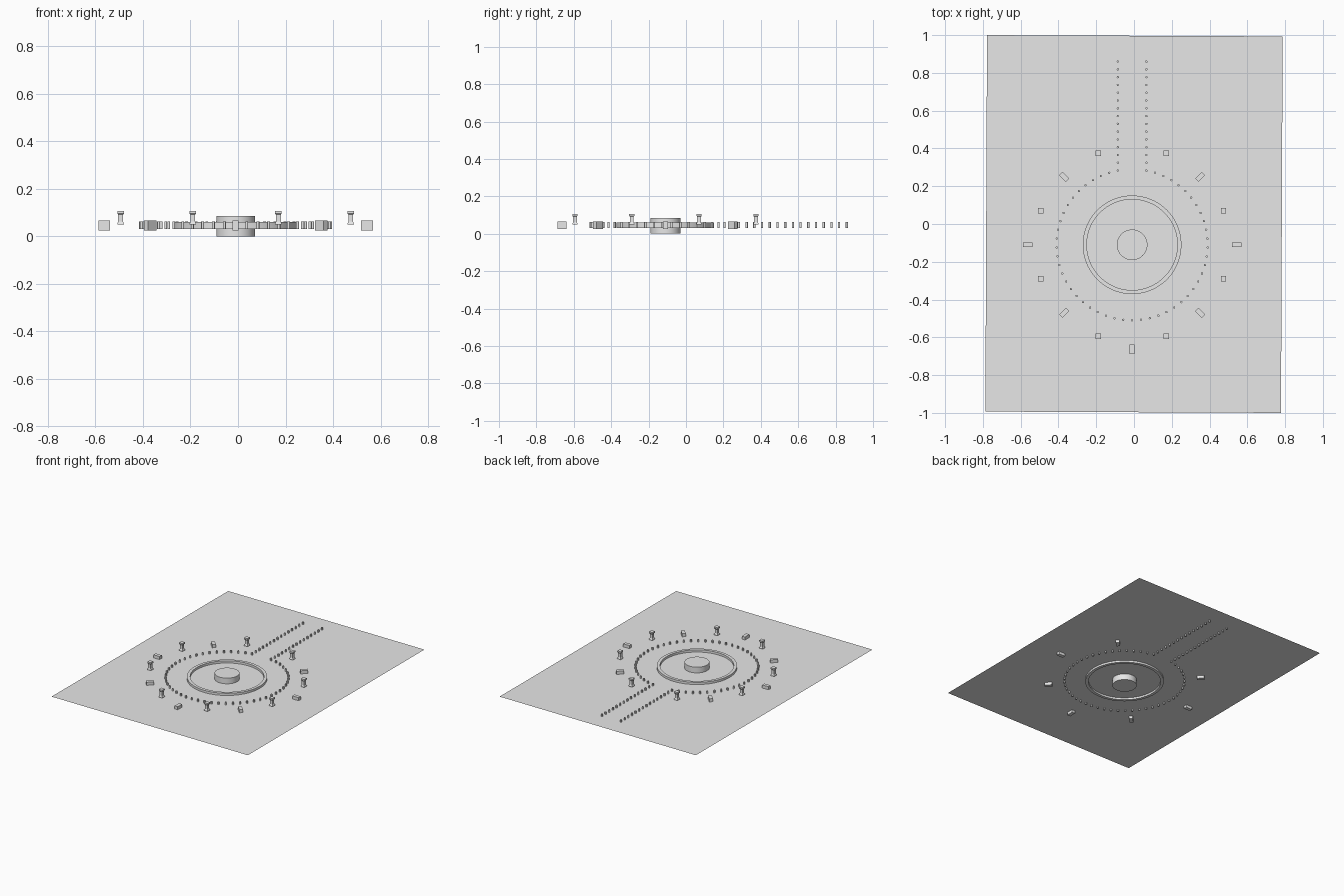
import bpy, math

cube = bpy.data.objects.get("Cube")
if cube:
    bpy.data.objects.remove(cube, do_unlink=True)

CX, CY = -0.01, -0.11      # centre of the circular layout
GROUND = 0.044             # height of the ground sheet

stone = bpy.data.materials.new("light_grey_stone")
stone.use_nodes = True
stone.diffuse_color = (0.8, 0.8, 0.8, 1)
stone.node_tree.nodes["Principled BSDF"].inputs["Base Color"].default_value = (0.8, 0.8, 0.8, 1)


def finish(name, smooth=False):
    ob = bpy.context.object
    ob.name = name
    ob.data.materials.clear()
    ob.data.materials.append(stone)
    if smooth:
        bpy.ops.object.shade_smooth_by_angle(angle=math.radians(35))
    return ob


def cylinder(name, x, y, z, r, h, sides):
    bpy.ops.mesh.primitive_cylinder_add(vertices=sides, radius=r, depth=h, location=(x, y, z))
    return finish(name, True)


def mesh_object(name, verts, faces, location, smooth=False):
    mesh = bpy.data.meshes.new(name)
    mesh.from_pydata(verts, [], faces)
    ob = bpy.data.objects.new(name, mesh)
    bpy.context.collection.objects.link(ob)
    ob.location = location
    bpy.ops.object.select_all(action="DESELECT")
    bpy.context.view_layer.objects.active = ob
    ob.select_set(True)
    return finish(name, smooth)


def lathe(name, profile, sides, location, closed=False, turn=0.0, smooth=False):
    """Spin a (radius, height) profile; closed loops the profile, otherwise cap both ends."""
    n = len(profile)
    verts = [(r * math.cos(turn + math.tau * s / sides), r * math.sin(turn + math.tau * s / sides), z)
             for s in range(sides) for r, z in profile]
    faces = []
    for s in range(sides):
        t = (s + 1) % sides
        for i in range(n if closed else n - 1):
            j = (i + 1) % n
            faces.append((s * n + i, t * n + i, t * n + j, s * n + j))
    if not closed:
        faces.append([s * n for s in reversed(range(sides))])
        faces.append([s * n + n - 1 for s in range(sides)])
    return mesh_object(name, verts, faces, location, smooth)


# Ground sheet, turned very slightly
bpy.ops.mesh.primitive_plane_add(size=1, location=(0, 0, GROUND), rotation=(0, 0, math.radians(-0.25)))
bpy.context.object.scale = (1.565, 1.993, 1)
finish("ground")

# Central plinth and the raised kerb around it
cylinder("central_plinth", CX, CY, 0.0425, 0.081, 0.085, 64)
lathe("kerb_ring", [(0.24, -0.015), (0.261, -0.015), (0.261, 0.015), (0.24, 0.015)],
      96, (CX, CY, 0.045), closed=True, smooth=True)

# Short posts: an open circle, then two rows leading to the back
GAP = math.radians(10.9)
STEPS = 50
for i in range(STEPS + 1):
    a = GAP + (math.tau - 2 * GAP) * i / STEPS
    cylinder("circle_post", CX + 0.4 * math.sin(a), CY + 0.4 * math.cos(a), 0.046, 0.006, 0.032, 12)
for side in (-1, 1):
    for i in range(1, 15):
        cylinder("path_post", CX + side * 0.0756, 0.283 + 0.0412 * i, 0.046, 0.006, 0.032, 12)

# Benches pointing at the centre, none on the path side
for i in range(8):
    if i == 2:
        continue
    a = i * math.pi / 4
    r = 0.509 if i % 2 else 0.553
    bpy.ops.mesh.primitive_cube_add(size=1, location=(CX + r * math.cos(a), CY + r * math.sin(a), 0.045),
                                    rotation=(0, 0, a))
    bpy.context.object.scale = (0.05, 0.025, 0.042)
    finish("bench")

# Square pillars with a flared foot and a cap
pillar = [(0.014, 0), (0.014, 0.004), (0.010, 0.013), (0.010, 0.042),
          (0.014, 0.047), (0.014, 0.057)]
pillar = [(half * math.sqrt(2), z) for half, z in pillar]
for sx in (-1, 1):
    for sy in (-1, 1):
        for dx, dy in ((0.18, 0.484), (0.484, 0.18)):
            lathe("pillar", pillar, 4, (CX + sx * dx, CY + sy * dy, 0.049), turn=math.pi / 4)
